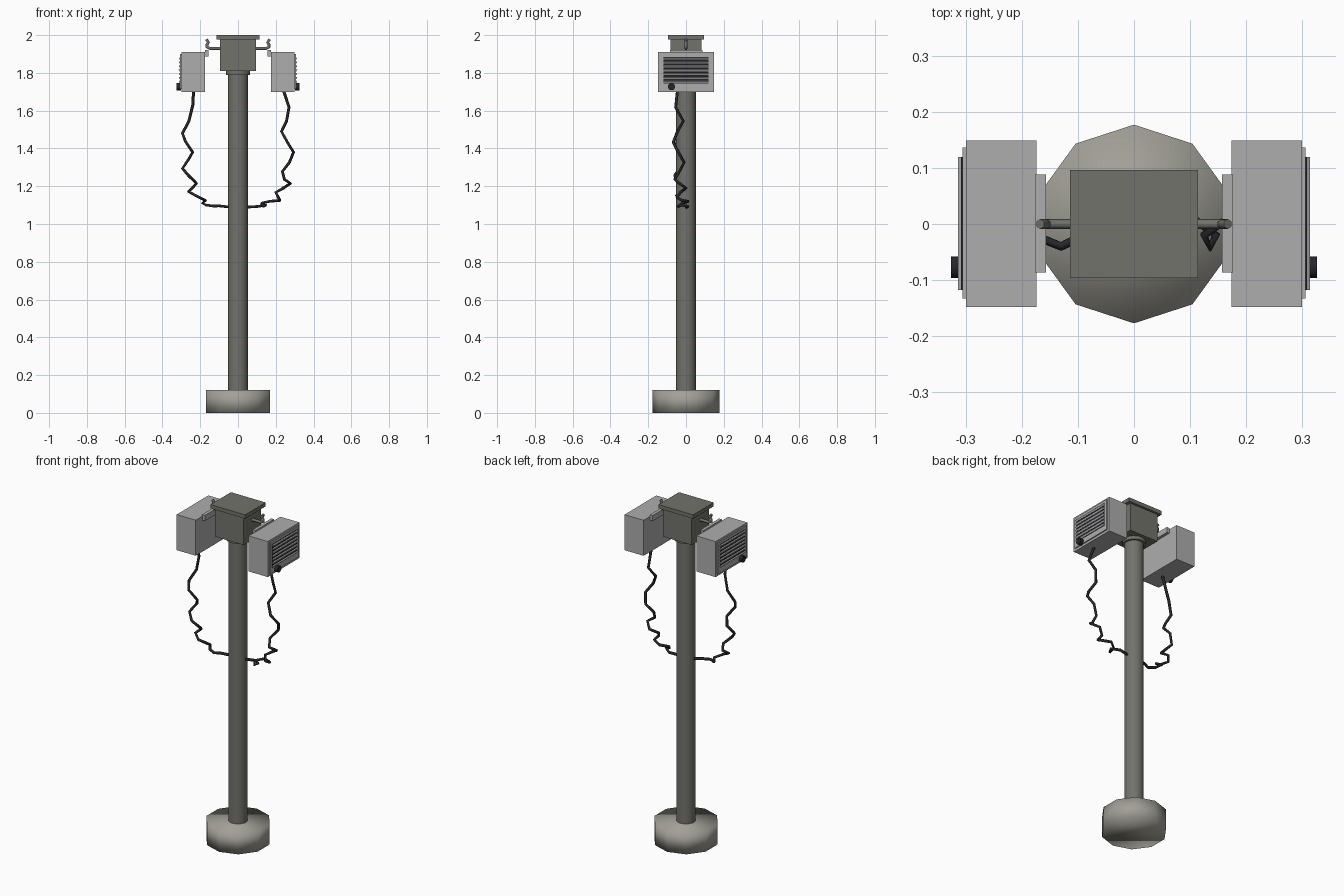
import bpy, math

if "Cube" in bpy.data.objects:
    bpy.data.objects.remove(bpy.data.objects["Cube"])


def material(name, rgb):
    m = bpy.data.materials.new(name)
    m.diffuse_color = (*rgb, 1)
    m.use_nodes = True
    m.node_tree.nodes["Principled BSDF"].inputs["Base Color"].default_value = m.diffuse_color
    return m


STONE = material("warm_grey", (0.36, 0.35, 0.31))
METAL = material("dark_metal", (0.17, 0.17, 0.15))
CASE = material("light_case", (0.42, 0.42, 0.42))
BLACK = material("black_rubber", (0.02, 0.02, 0.025))


def box(name, x, y, z, mat):
    """Box from (min, max) ranges."""
    bpy.ops.mesh.primitive_cube_add(size=1, location=[sum(r) / 2 for r in (x, y, z)])
    ob = bpy.context.object
    ob.name = name
    ob.scale = [abs(r[1] - r[0]) for r in (x, y, z)]
    bpy.ops.object.transform_apply(location=False, rotation=False, scale=True)
    ob.data.materials.append(mat)
    return ob


def cylinder(name, r, z0, z1, sides, mat, turn=0):
    bpy.ops.mesh.primitive_cylinder_add(vertices=sides, radius=r, depth=z1 - z0,
                                        location=(0, 0, (z0 + z1) / 2), rotation=(0, 0, turn))
    ob = bpy.context.object
    ob.name = name
    ob.data.materials.append(mat)
    return ob


def tube(name, points, r, mat, resolution=1):
    cu = bpy.data.curves.new(name, 'CURVE')
    cu.dimensions = '3D'
    cu.bevel_depth = r
    cu.bevel_resolution = resolution
    cu.use_fill_caps = True
    sp = cu.splines.new('POLY')
    sp.points.add(len(points) - 1)
    for p, co in zip(sp.points, points):
        p.co = (*co, 1)
    ob = bpy.data.objects.new(name, cu)
    cu.materials.append(mat)
    bpy.context.collection.objects.link(ob)
    return ob


# Ten-sided foot, softly shaded
cylinder("base", 0.177, 0, 0.122, 10, STONE, math.pi / 2 - math.radians(18))
bpy.ops.object.shade_smooth()

# Pole and collar
cylinder("pole", 0.052, 0.11, 1.81, 16, METAL)
bpy.ops.object.shade_smooth_by_angle()
cylinder("collar", 0.064, 1.79, 1.812, 16, METAL)
bpy.ops.object.shade_smooth_by_angle()

# Head block and cap
box("head", (-0.095, 0.095), (-0.082, 0.082), (1.81, 1.98), METAL)
box("head_cap", (-0.114, 0.114), (-0.096, 0.096), (1.977, 2.0), METAL)

# Two hanging units, mirrored in x
for s, side in ((-1, "left"), (1, "right")):
    box(f"{side}_case", (s * 0.174, s * 0.299), (-0.148, 0.149), (1.70, 1.911), CASE)
    box(f"{side}_hanger_plate", (s * 0.157, s * 0.176), (-0.086, 0.088), (1.887, 1.92), CASE)
    box(f"{side}_front_panel", (s * 0.298, s * 0.306), (-0.133, 0.136), (1.714, 1.899), CASE)
    # Louvres: dark backing with light slats
    box(f"{side}_grille_back", (s * 0.305, s * 0.308), (-0.118, 0.119), (1.745, 1.884), BLACK)
    for i in range(7):
        z = 1.753 + i * 0.0205
        slat = box(f"{side}_slat_{i}", (s * 0.304, s * 0.312), (-0.118, 0.119),
                   (z - 0.005, z + 0.005), CASE)
        slat.rotation_euler.y = s * 0.5
    # Knob
    bpy.ops.mesh.primitive_cylinder_add(vertices=12, radius=0.019, depth=0.024,
                                        location=(s * 0.314, -0.077, 1.727),
                                        rotation=(0, math.pi / 2, 0))
    knob = bpy.context.object
    knob.name = f"{side}_knob"
    knob.data.materials.append(BLACK)
    bpy.ops.object.shade_smooth_by_angle()
    # Hook arm
    hook = [(0.09, 1.93), (0.15, 1.93), (0.164, 1.937), (0.164, 1.95), (0.157, 1.962), (0.167, 1.978)]
    tube(f"{side}_hook", [(s * x, 0, z) for x, z in hook], 0.009, METAL)

# Coiled cables running from each case into the pole
tube("right_cable", [
    (.24, -.045, 1.71), (.27, -.055, 1.618), (.257, -.014, 1.545), (.23, -.045, 1.49),
    (.262, -.068, 1.432), (.294, -.04, 1.38), (.272, -.01, 1.326), (.235, -.035, 1.278),
    (.246, -.06, 1.236), (.278, -.035, 1.215), (.24, 0, 1.19), (.2, -.03, 1.167),
    (.214, -.048, 1.14), (.222, -.02, 1.125), (.167, .01, 1.12), (.125, -.02, 1.11),
    (.135, -.042, 1.093), (.146, -.02, 1.1), (.105, .01, 1.093), (.03, 0, 1.088)], 0.008, BLACK)
tube("left_cable", [
    (-.236, -.045, 1.71), (-.238, -.025, 1.635), (-.26, -.018, 1.545), (-.294, -.04, 1.48),
    (-.278, -.065, 1.437), (-.24, -.04, 1.38), (-.262, -.01, 1.342), (-.294, -.035, 1.294),
    (-.262, -.06, 1.257), (-.22, -.035, 1.215), (-.24, 0, 1.193), (-.262, -.025, 1.172),
    (-.225, -.05, 1.151), (-.172, -.02, 1.125), (-.188, .008, 1.11), (-.167, -.025, 1.1),
    (-.13, -.04, 1.095), (-.1, -.025, 1.096), (-.03, 0, 1.088)], 0.008, BLACK)
